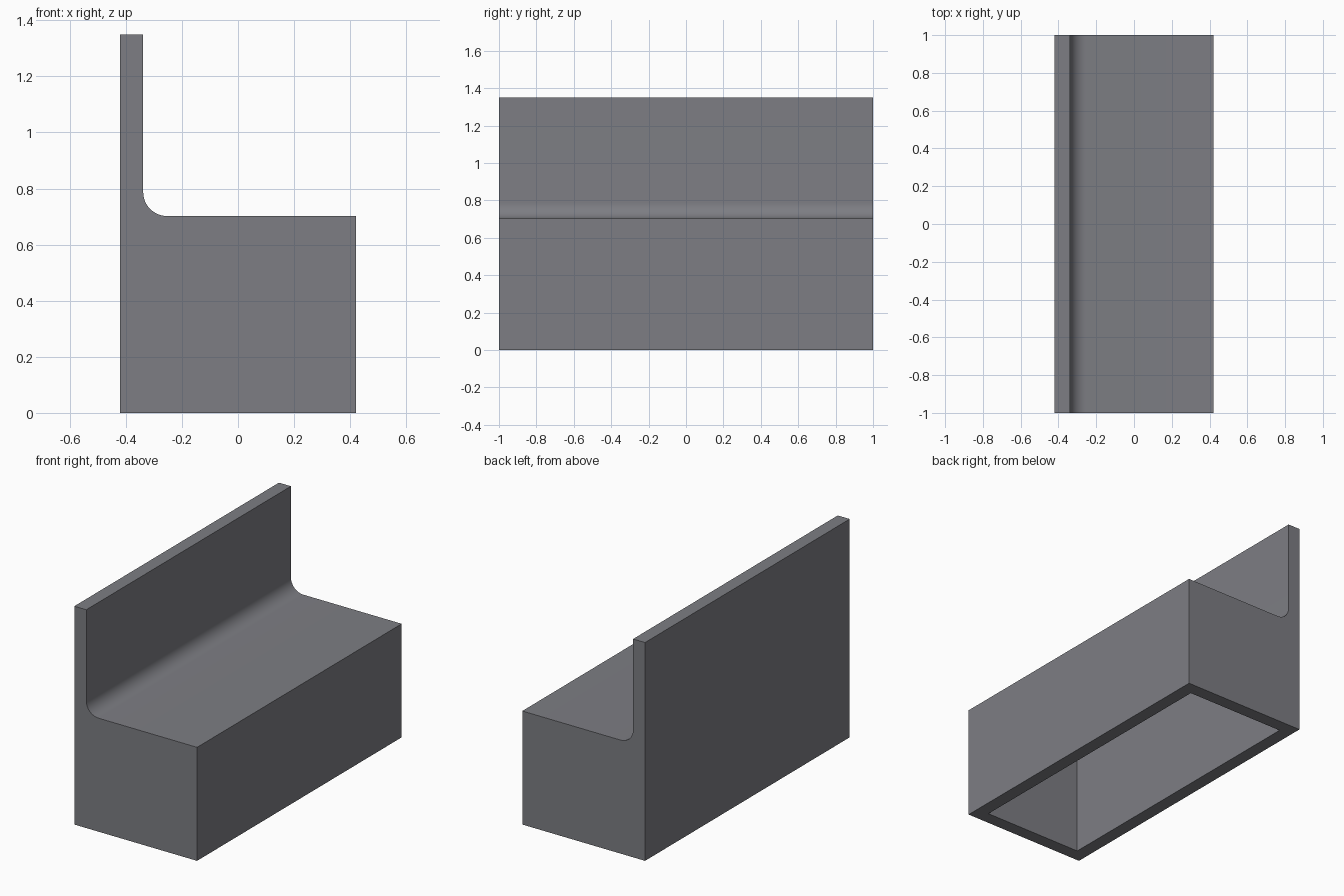
import bpy, bmesh, math
from mathutils import Vector

cube = bpy.data.objects.get("Cube")
if cube:
    bpy.data.objects.remove(cube, do_unlink=True)

HALF_X, HALF_Y = 0.42, 1.0
BASE_H, BACK_H = 0.702, 1.35
WALL, FILLET = 0.082, 0.085
STEPS = 12

grey = bpy.data.materials.new("slate grey")
grey.use_nodes = True
colour = (0.205, 0.207, 0.228, 1)
grey.diffuse_color = colour
grey.node_tree.nodes["Principled BSDF"].inputs["Base Color"].default_value = colour

# L-shaped side profile with a rounded inner corner
back_x = -HALF_X + WALL
cx, cz = back_x + FILLET, BASE_H + FILLET
profile = [(-HALF_X, 0), (HALF_X, 0), (HALF_X, BASE_H)]
for i in range(STEPS + 1):
    a = math.radians(270 - 90 * i / STEPS)
    profile.append((cx + FILLET * math.cos(a), cz + FILLET * math.sin(a)))
profile += [(back_x, BACK_H), (-HALF_X, BACK_H)]

# Extrude the profile along the length
bm = bmesh.new()
end = bm.faces.new([bm.verts.new((x, -HALF_Y, z)) for x, z in profile])
ext = bmesh.ops.extrude_face_region(bm, geom=[end], use_keep_orig=True)
moved = [g for g in ext["geom"] if isinstance(g, bmesh.types.BMVert)]
bmesh.ops.translate(bm, verts=moved, vec=(0, 2 * HALF_Y, 0))
bmesh.ops.recalc_face_normals(bm, faces=bm.faces)

# Hollow the base from below, leaving an even wall
under = next(f for f in bm.faces if all(v.co.z < 1e-5 for v in f.verts))
bmesh.ops.inset_region(bm, faces=[under], thickness=WALL, use_even_offset=True)
ext = bmesh.ops.extrude_face_region(bm, geom=[under])
if under.is_valid:
    bmesh.ops.delete(bm, geom=[under], context="FACES")
ceiling = [g for g in ext["geom"] if isinstance(g, bmesh.types.BMVert)]
bmesh.ops.translate(bm, verts=ceiling, vec=Vector((0, 0, BASE_H - WALL)))
bmesh.ops.recalc_face_normals(bm, faces=bm.faces)

mesh = bpy.data.meshes.new("hollow_base_with_back")
bm.to_mesh(mesh)
bm.free()
mesh.materials.append(grey)
body = bpy.data.objects.new("hollow_base_with_back", mesh)
bpy.context.collection.objects.link(body)

# Smooth the fillet, keep other edges sharp
bpy.ops.object.select_all(action="DESELECT")
body.select_set(True)
bpy.context.view_layer.objects.active = body
bpy.ops.object.shade_smooth_by_angle(angle=math.radians(30))
